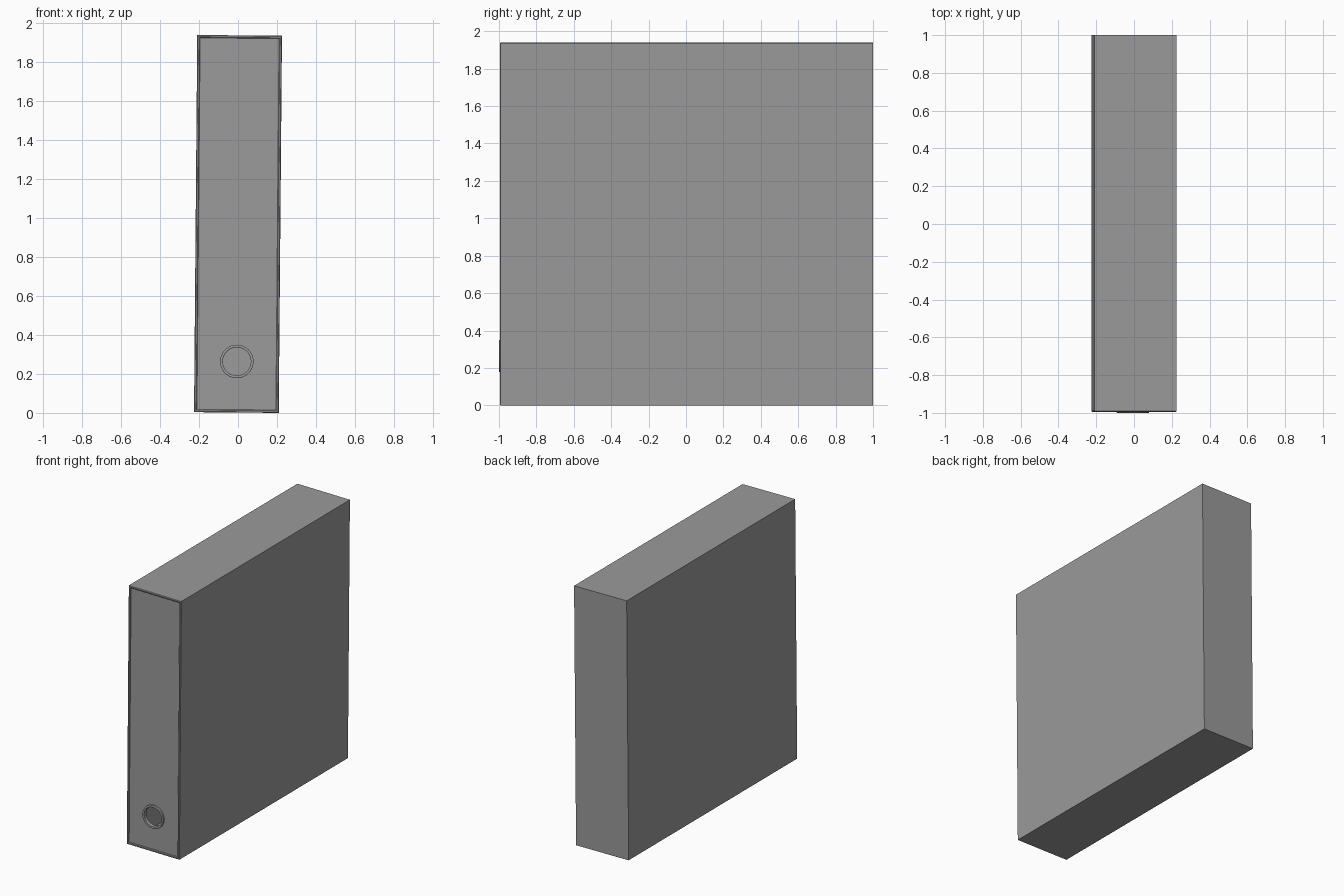
import bpy, bmesh, math
from mathutils import Matrix

if "Cube" in bpy.data.objects:
    bpy.data.objects.remove(bpy.data.objects["Cube"])

W, H = 0.435, 1.936          # spine width and height
FRONT, BACK = -0.995, 1.0
WALL = 0.015
PANEL = FRONT + 0.010        # front of the recessed panel
TILT = 0.0085                # the file leans slightly to the right
RING_Z, RING_R, HOLE_R = 0.262, 0.086, 0.072

grey = bpy.data.materials.new("dark_grey")
grey.diffuse_color = (0.325, 0.325, 0.325, 1)
grey.use_nodes = True
grey.node_tree.nodes["Principled BSDF"].inputs["Base Color"].default_value = grey.diffuse_color

# Lean about the y axis, resting on the ground and centred on x
lean = (Matrix.Translation((-H / 2 * math.sin(TILT), 0, W / 2 * math.sin(TILT)))
        @ Matrix.Rotation(TILT, 4, 'Y'))


def make(name, bm):
    bmesh.ops.recalc_face_normals(bm, faces=bm.faces)
    me = bpy.data.meshes.new(name)
    bm.to_mesh(me)
    bm.free()
    me.materials.append(grey)
    ob = bpy.data.objects.new(name, me)
    bpy.context.collection.objects.link(ob)
    ob.matrix_world = lean
    return ob


def loft_rectangles(steps):
    """Join rectangles given as (inset, y) and cap both ends."""
    bm = bmesh.new()
    loops = []
    for d, y in steps:
        x = W / 2 - d
        loops.append([bm.verts.new(p) for p in
                      ((-x, y, d), (x, y, d), (x, y, H - d), (-x, y, H - d))])
    for a, b in zip(loops, loops[1:]):
        for i in range(4):
            j = (i + 1) % 4
            bm.faces.new((a[i], a[j], b[j], b[i]))
    bm.faces.new(loops[0])
    bm.faces.new(loops[-1])
    return bm


# Hollow case, open at the front, with a chamfered rim
make("case", loft_rectangles([(0, BACK), (0, FRONT + 0.004), (0.004, FRONT),
                              (WALL - 0.004, FRONT), (WALL, FRONT + 0.004),
                              (WALL, BACK - WALL)]))

# Recessed spine panel with a finger hole
panel = make("spine_panel", loft_rectangles([(WALL, PANEL), (WALL, PANEL + 0.012)]))
bm = bmesh.new()
bmesh.ops.create_cone(bm, cap_ends=True, segments=48, radius1=HOLE_R + 0.002,
                      radius2=HOLE_R + 0.002, depth=0.2,
                      matrix=Matrix.Translation((0, FRONT, RING_Z)) @ Matrix.Rotation(math.pi / 2, 4, 'X'))
cutter = make("hole_cutter", bm)
cutter.hide_render = True
cutter.hide_set(True)
cut = panel.modifiers.new("finger_hole", 'BOOLEAN')
cut.object = cutter
cut.operation = 'DIFFERENCE'
cut.solver = 'EXACT'

# Raised ring lining the hole: a small profile spun around its axis
bm = bmesh.new()
profile = [(RING_R, PANEL + 0.002), (RING_R, FRONT - 0.003), (RING_R - 0.003, -1.0),
           (HOLE_R + 0.003, -1.0), (HOLE_R, FRONT - 0.003), (HOLE_R, PANEL + 0.014),
           (RING_R, PANEL + 0.014)]
vs = [bm.verts.new((r, y, RING_Z)) for r, y in profile]
es = [bm.edges.new((vs[i], vs[(i + 1) % len(vs)])) for i in range(len(vs))]
bmesh.ops.spin(bm, geom=vs + es, cent=(0, 0, RING_Z), axis=(0, 1, 0),
               angle=2 * math.pi, steps=48, use_merge=True)
bmesh.ops.remove_doubles(bm, verts=bm.verts, dist=1e-5)
ring = make("finger_ring", bm)
bpy.context.view_layer.objects.active = ring
ring.select_set(True)
bpy.ops.object.shade_smooth_by_angle(angle=math.radians(30))
